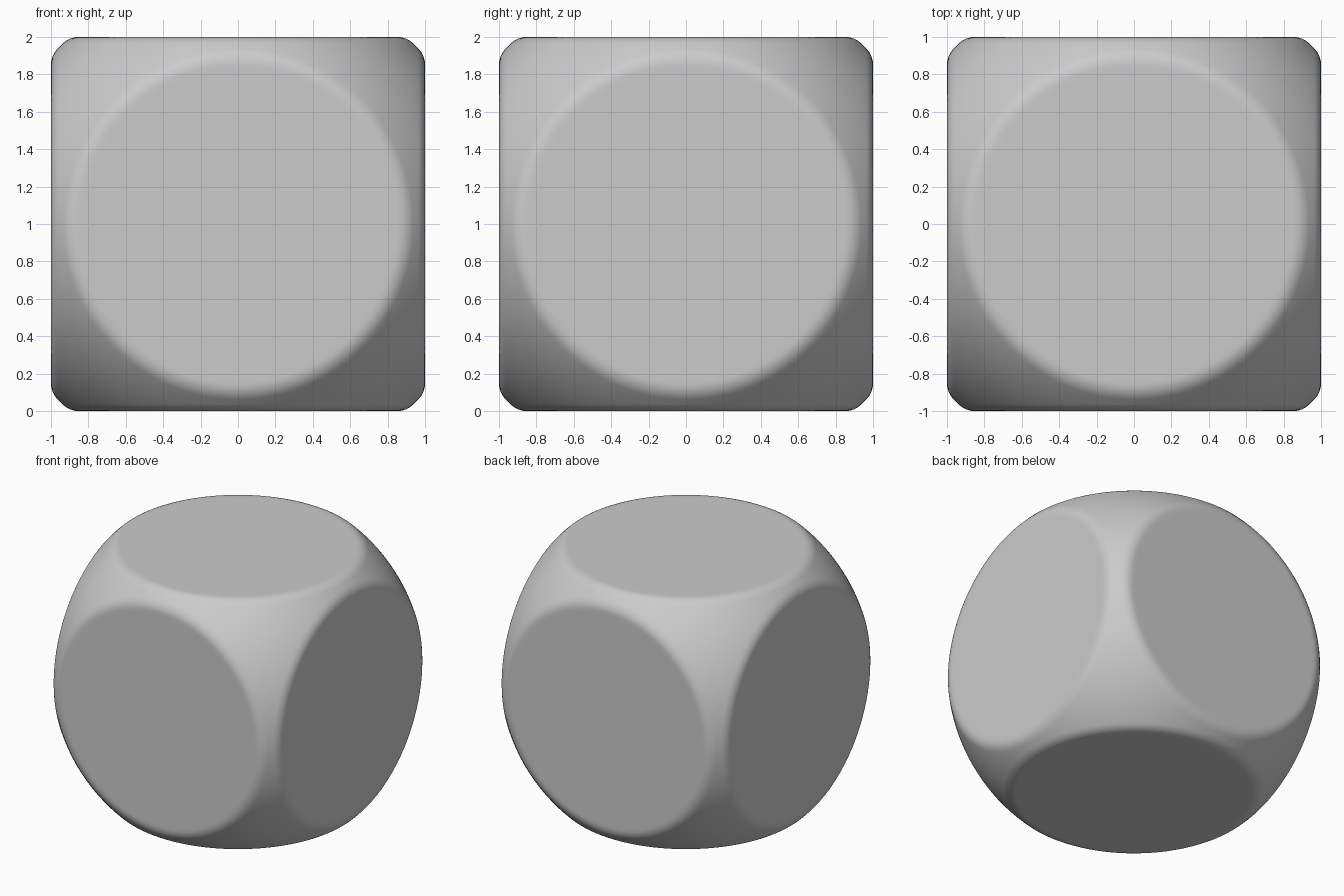
import bpy, bmesh
from math import sin, cos, pi, sqrt, atan2, atan
from mathutils import Vector, Matrix

if "Cube" in bpy.data.objects:
    bpy.data.objects.remove(bpy.data.objects["Cube"])

# Cube (half size 1) cut by a sphere of radius R, circular rims filleted by F
R, F = 1.345, 0.12
N, FILLET, BALL = 96, 6, 12
rc = sqrt((R - F) ** 2 - (1 - F) ** 2)      # radius of the flat disc
t0 = atan2(rc, 1 - F)                       # polar angle where the sphere starts


def profile(a):
    """Radius/height points from the flat disc out to the cube's edge plane."""
    pts = [(rc * 0.97, 1)]
    for i in range(FILLET + 1):
        t = t0 * i / FILLET
        pts.append((rc + F * sin(t), 1 - F + F * cos(t)))
    t1 = atan(1 / max(abs(cos(a)), abs(sin(a))))
    for i in range(1, BALL + 1):
        t = t0 + (t1 - t0) * i / BALL
        pts.append((R * sin(t), R * cos(t)))
    return pts


bm = bmesh.new()
sides = [Matrix.Rotation(k * pi / 2, 3, 'X') for k in range(4)]
sides += [Matrix.Rotation(s * pi / 2, 3, 'Y') for s in (1, -1)]

# One sixth of the body per cube side, welded together afterwards
for rot in sides:
    cols = []
    for j in range(N):
        a = 2 * pi * j / N
        cols.append([bm.verts.new(rot @ Vector((r * cos(a), r * sin(a), z)) + Vector((0, 0, 1)))
                     for r, z in profile(a)])
    bm.faces.new([c[0] for c in cols])
    for j in range(N):
        p, q = cols[j], cols[(j + 1) % N]
        for i in range(len(p) - 1):
            bm.faces.new((p[i], p[i + 1], q[i + 1], q[i]))

bmesh.ops.remove_doubles(bm, verts=bm.verts, dist=1e-4)
bmesh.ops.recalc_face_normals(bm, faces=bm.faces)
for f in bm.faces:
    f.smooth = True

mesh = bpy.data.meshes.new("rounded_cube")
bm.to_mesh(mesh)
bm.free()
bpy.context.collection.objects.link(bpy.data.objects.new("rounded_cube", mesh))
